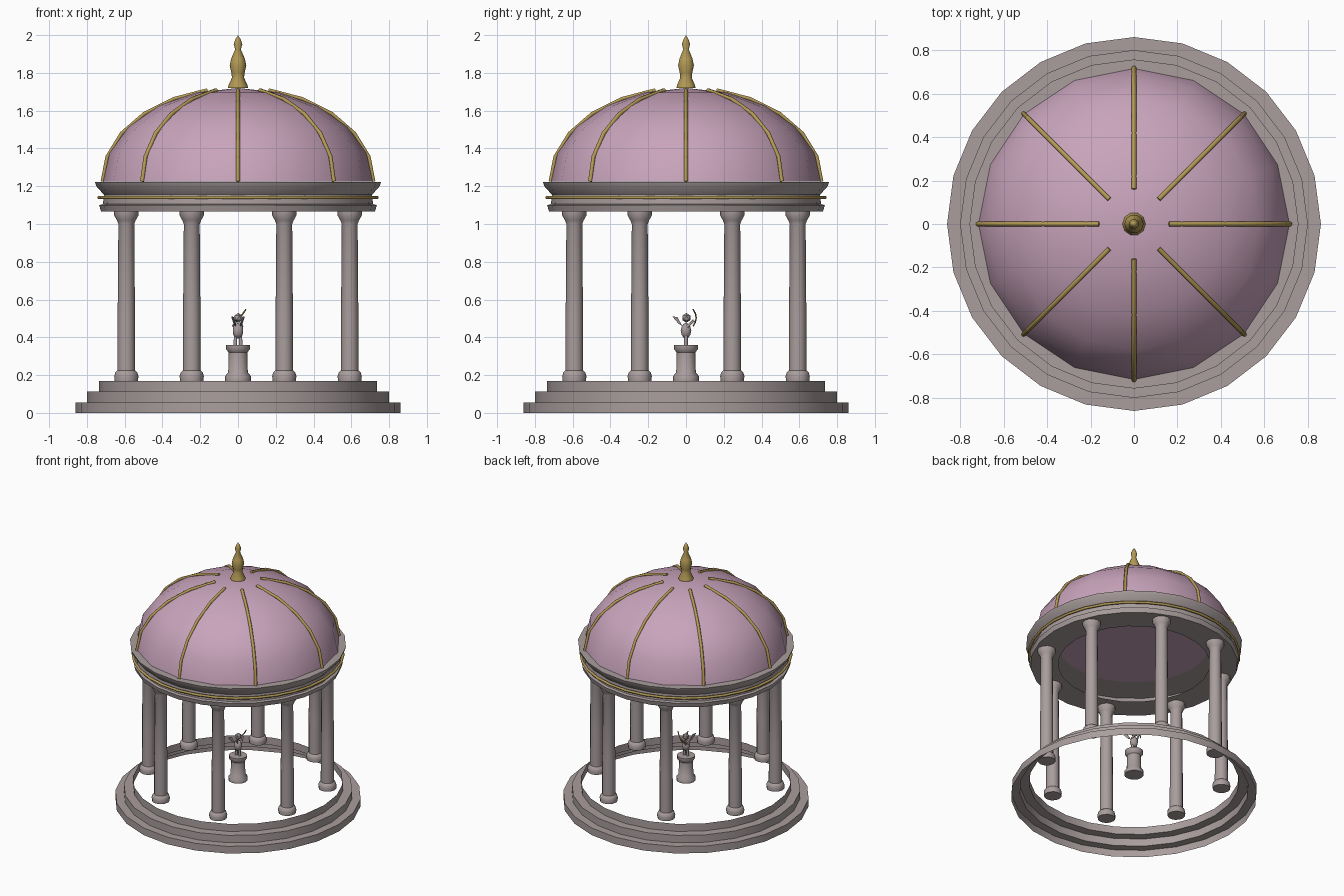
import bpy, bmesh, math
from mathutils import Vector

if "Cube" in bpy.data.objects:
    bpy.data.objects.remove(bpy.data.objects["Cube"])


def material(name, rgb):
    m = bpy.data.materials.new(name)
    m.diffuse_color = (*rgb, 1)
    m.use_nodes = True
    m.node_tree.nodes["Principled BSDF"].inputs["Base Color"].default_value = m.diffuse_color
    return m


STONE = material("grey stone", (0.40, 0.34, 0.34))
PINK = material("dusty pink", (0.58, 0.37, 0.50))
GOLD = material("old gold", (0.45, 0.32, 0.09))


def finish(bm, name, mat, smooth=40):
    me = bpy.data.meshes.new(name)
    bm.to_mesh(me)
    bm.free()
    ob = bpy.data.objects.new(name, me)
    bpy.context.collection.objects.link(ob)
    me.materials.append(mat)
    if smooth:
        bpy.ops.object.select_all(action='DESELECT')
        ob.select_set(True)
        bpy.context.view_layer.objects.active = ob
        bpy.ops.object.shade_smooth_by_angle(angle=math.radians(smooth))
    return ob


def lathe(name, profile, sides, mat, at=(0, 0), smooth=40, caps=False):
    """Spin (radius, z) points, listed from bottom to top, around z."""
    bm = bmesh.new()
    rings = []
    for r, z in profile:
        if r < 1e-5:
            rings.append([bm.verts.new((at[0], at[1], z))] * sides)
        else:
            rings.append([bm.verts.new((at[0] + r * math.cos(2 * math.pi * i / sides),
                                        at[1] + r * math.sin(2 * math.pi * i / sides), z))
                          for i in range(sides)])
    for a, b in zip(rings, rings[1:]):
        for i in range(sides):
            j = (i + 1) % sides
            bm.faces.new(list(dict.fromkeys((a[i], a[j], b[j], b[i]))))
    if caps:
        for ring, flip in ((rings[0], True), (rings[-1], False)):
            if ring[0] is not ring[1]:
                bm.faces.new(ring[::-1] if flip else ring)
    return finish(bm, name, mat, smooth)


def tube(name, points, radius, mat, closed=False):
    cu = bpy.data.curves.new(name, 'CURVE')
    cu.dimensions = '3D'
    cu.bevel_depth = radius
    cu.bevel_resolution = 1
    cu.use_fill_caps = True
    sp = cu.splines.new('POLY')
    sp.points.add(len(points) - 1)
    for p, co in zip(sp.points, points):
        p.co = (*co, 1)
    sp.use_cyclic_u = closed
    ob = bpy.data.objects.new(name, cu)
    bpy.context.collection.objects.link(ob)
    cu.materials.append(mat)
    return ob


def blob(name, centre, size, mat, detail=2):
    bm = bmesh.new()
    bmesh.ops.create_icosphere(bm, subdivisions=detail, radius=1)
    for v in bm.verts:
        v.co = Vector(centre) + Vector(a * b for a, b in zip(v.co, size))
    return finish(bm, name, mat)


# Open stepped base (no floor)
lathe("stepped_base", [(0.86, 0), (0.86, 0.055), (0.80, 0.055), (0.80, 0.112),
                       (0.735, 0.112), (0.735, 0.17)], 24, STONE)

# Ring of eight columns
column = [(0.062, 0.17), (0.064, 0.195), (0.058, 0.215), (0.047, 0.225), (0.046, 0.5),
          (0.042, 1.0), (0.05, 1.02), (0.064, 1.045), (0.064, 1.068)]
for i in range(8):
    a = math.radians(22.5 + 45 * i)
    lathe(f"column_{i + 1}", column, 12, STONE,
          (0.64 * math.cos(a), 0.64 * math.sin(a)), caps=True)

# Ring beam with cornice
lathe("ring_beam", [(0.53, 1.065), (0.725, 1.065), (0.735, 1.10), (0.715, 1.105),
                    (0.71, 1.155), (0.75, 1.20), (0.757, 1.222), (0.53, 1.222)], 24, STONE)
tube("beam_band", [(0.735 * math.cos(math.pi * i / 16), 0.735 * math.sin(math.pi * i / 16), 1.14)
                   for i in range(32)], 0.01, GOLD, True)

# Dome with flat underside
R, H, Z = 0.715, 0.495, 1.225
lathe("dome", [(R * math.cos(math.radians(t)), Z + H * math.sin(math.radians(t)))
               for t in (0, 18, 36, 54, 72, 90)], 16, PINK, caps=True)

# Eight gold ribs
for i in range(8):
    a = math.pi / 4 * i
    pts = []
    for k in range(6):
        t = math.radians(15.4 * k)
        r = (R + 0.003) * math.cos(t)
        pts.append((r * math.cos(a), r * math.sin(a), Z + (H + 0.002) * math.sin(t)))
    tube(f"dome_rib_{i + 1}", pts, 0.011, GOLD)

# Finial
lathe("finial", [(0.053, 1.72), (0.05, 1.735), (0.032, 1.775), (0.035, 1.80), (0.044, 1.84),
                 (0.036, 1.875), (0.015, 1.925), (0.023, 1.952), (0.013, 1.98), (0, 2.0)],
      10, GOLD, caps=True)

# Pedestal
lathe("pedestal", [(0.068, 0.17), (0.068, 0.195), (0.052, 0.215), (0.049, 0.32),
                   (0.064, 0.338), (0.064, 0.36)], 12, STONE, caps=True)

# Winged statue facing +y
blob("statue_body", (0, 0, 0.435), (0.029, 0.028, 0.042), STONE)
blob("statue_head", (0, 0.002, 0.503), (0.026, 0.025, 0.026), STONE, 1)
for s, side in ((-1, "left"), (1, "right")):
    tube(f"statue_{side}_leg", [(s * 0.015, 0, 0.36), (s * 0.013, 0, 0.41)], 0.010, STONE)
    tube(f"statue_{side}_arm", [(s * 0.022, 0.005, 0.455), (s * 0.012, 0.042, 0.49)],
         0.007, STONE)
    # Thin diamond wing
    bm = bmesh.new()
    w = [bm.verts.new(p) for p in ((s * 0.01, -0.02, 0.46), (s * 0.018, -0.04, 0.472),
                                   (s * 0.03, -0.072, 0.51), (s * 0.022, -0.045, 0.508))]
    f = bm.faces.new(w)
    ext = bmesh.ops.extrude_face_region(bm, geom=[f])
    for v in ext["geom"]:
        if isinstance(v, bmesh.types.BMVert):
            v.co.x += s * 0.006
    bmesh.ops.recalc_face_normals(bm, faces=bm.faces)
    finish(bm, f"statue_{side}_wing", STONE, 0)

# Tilted bow
tube("statue_bow", [(-0.028, 0.038, 0.46), (-0.012, 0.05, 0.482), (0.008, 0.054, 0.503),
                    (0.026, 0.05, 0.525), (0.042, 0.038, 0.548)], 0.004, GOLD)
